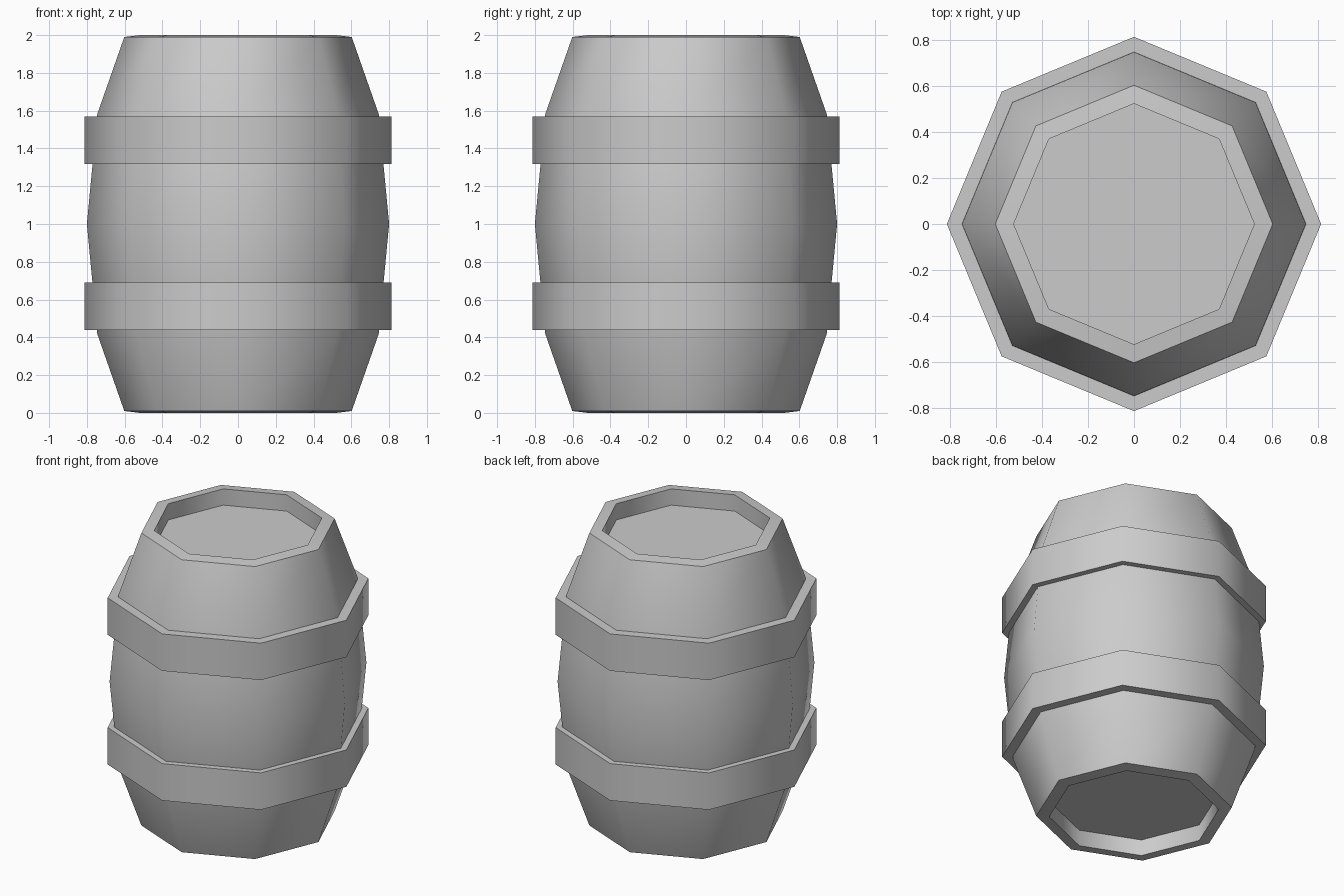
import bpy, bmesh, math

if "Cube" in bpy.data.objects:
    bpy.data.objects.remove(bpy.data.objects["Cube"])

SIDES = 8


def lathe(name, profile, closed=False):
    """Spin an (r, z) profile into an eight-sided shell; open ends get caps."""
    bm = bmesh.new()
    rings = []
    for r, z in profile:
        rings.append([bm.verts.new((r * math.cos(k * math.tau / SIDES),
                                    r * math.sin(k * math.tau / SIDES), z))
                      for k in range(SIDES)])
    pairs = list(zip(rings, rings[1:]))
    if closed:
        pairs.append((rings[-1], rings[0]))
    else:
        bm.faces.new(rings[0])
        bm.faces.new(rings[-1])
    for a, b in pairs:
        for k in range(SIDES):
            n = (k + 1) % SIDES
            bm.faces.new((a[k], a[n], b[n], b[k]))
    bmesh.ops.recalc_face_normals(bm, faces=bm.faces)
    mesh = bpy.data.meshes.new(name)
    bm.to_mesh(mesh)
    bm.free()
    obj = bpy.data.objects.new(name, mesh)
    bpy.context.collection.objects.link(obj)
    bpy.ops.object.select_all(action='DESELECT')
    obj.select_set(True)
    bpy.context.view_layer.objects.active = obj
    bpy.ops.object.shade_smooth_by_angle(angle=math.radians(50))
    return obj


# Barrel body: recessed lid, raised rim, tapering shoulder, bulging waist
upper = [(0.8, 1.0), (0.745, 1.582), (0.602, 1.99), (0.522, 2.0), (0.522, 1.89)]
lower = [(r, 2.0 - z) for r, z in reversed(upper[1:])]
lathe("barrel_body", lower + upper)

# Two flat hoops wrapped round the body
for name, z0, z1 in (("lower_hoop", 0.44, 0.69), ("upper_hoop", 1.318, 1.568)):
    lathe(name, [(0.74, z0), (0.812, z0), (0.812, z1), (0.74, z1)], closed=True)
